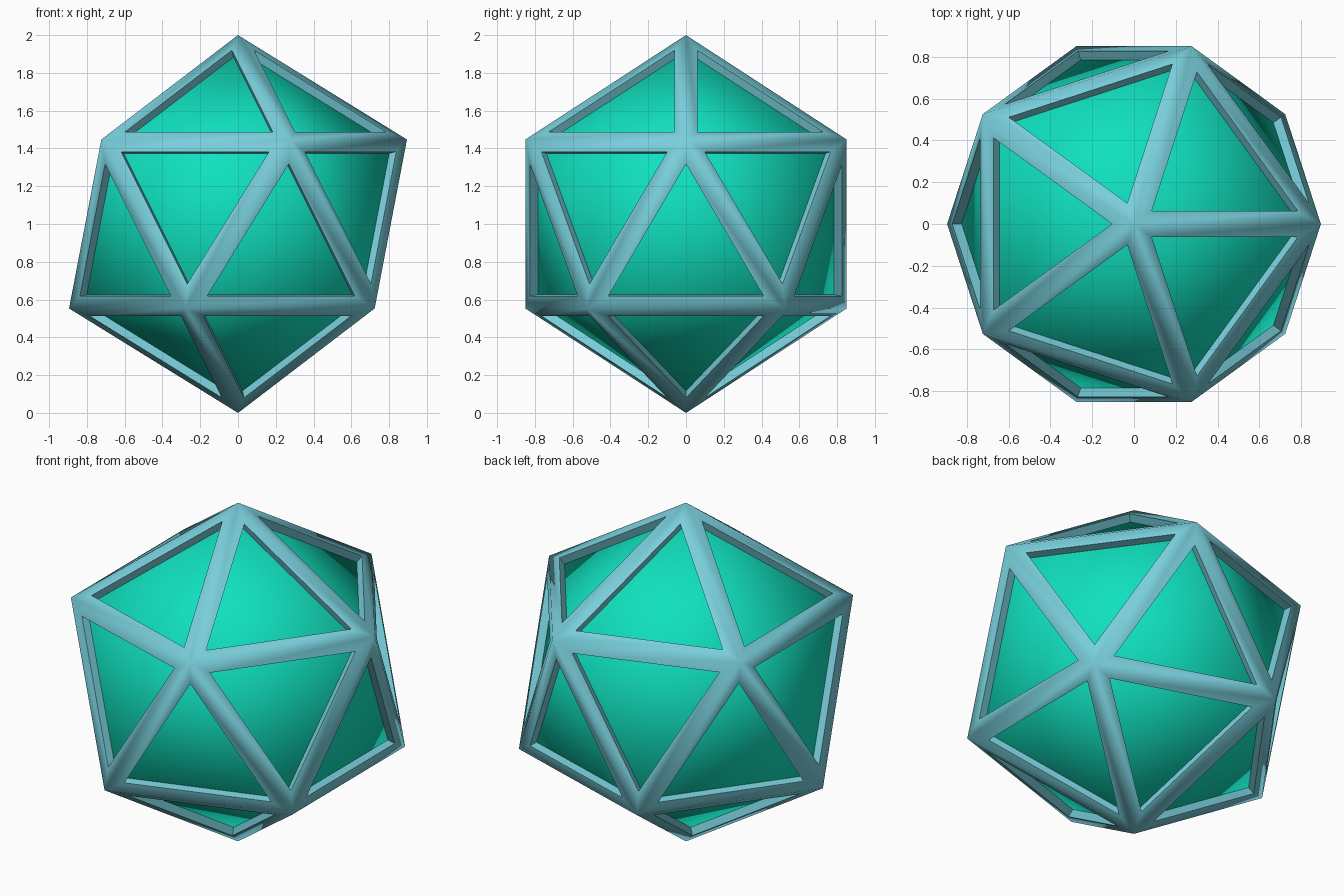
import bpy, bmesh
from math import radians

if "Cube" in bpy.data.objects:
    bpy.data.objects.remove(bpy.data.objects["Cube"])

BORDER, DEPTH = 0.066, 0.046      # frame border width and panel recess
INRADIUS = 0.7947                 # centre-to-face distance of a unit icosahedron


def material(name, rgb):
    m = bpy.data.materials.new(name)
    m.diffuse_color = (*rgb, 1)
    m.use_nodes = True
    m.node_tree.nodes["Principled BSDF"].inputs["Base Color"].default_value = m.diffuse_color
    return m


def icosahedron(name, radius, mat):
    bpy.ops.mesh.primitive_ico_sphere_add(subdivisions=1, radius=radius, location=(0, 0, 1))
    ob = bpy.context.object
    ob.name = name
    ob.data.materials.append(mat)
    return ob


# Recessed core whose faces form the green panels
core = icosahedron("inner_panels", (INRADIUS - DEPTH) / INRADIUS,
                   material("panel_green", (0.005, 0.75, 0.52)))
bpy.ops.object.shade_smooth()

# Outer frame: each face is inset, sunk inward and opened
frame = icosahedron("outer_frame", 1, material("frame_blue", (0.19, 0.62, 0.71)))
bm = bmesh.new()
bm.from_mesh(frame.data)
faces = bm.faces[:]
bmesh.ops.inset_individual(bm, faces=faces, thickness=BORDER, use_even_offset=True)
bmesh.ops.inset_individual(bm, faces=faces, thickness=0, depth=-DEPTH - 0.003)
bmesh.ops.delete(bm, geom=faces, context='FACES_ONLY')
bm.to_mesh(frame.data)
bm.free()
bpy.ops.object.shade_smooth_by_angle(angle=radians(60))
